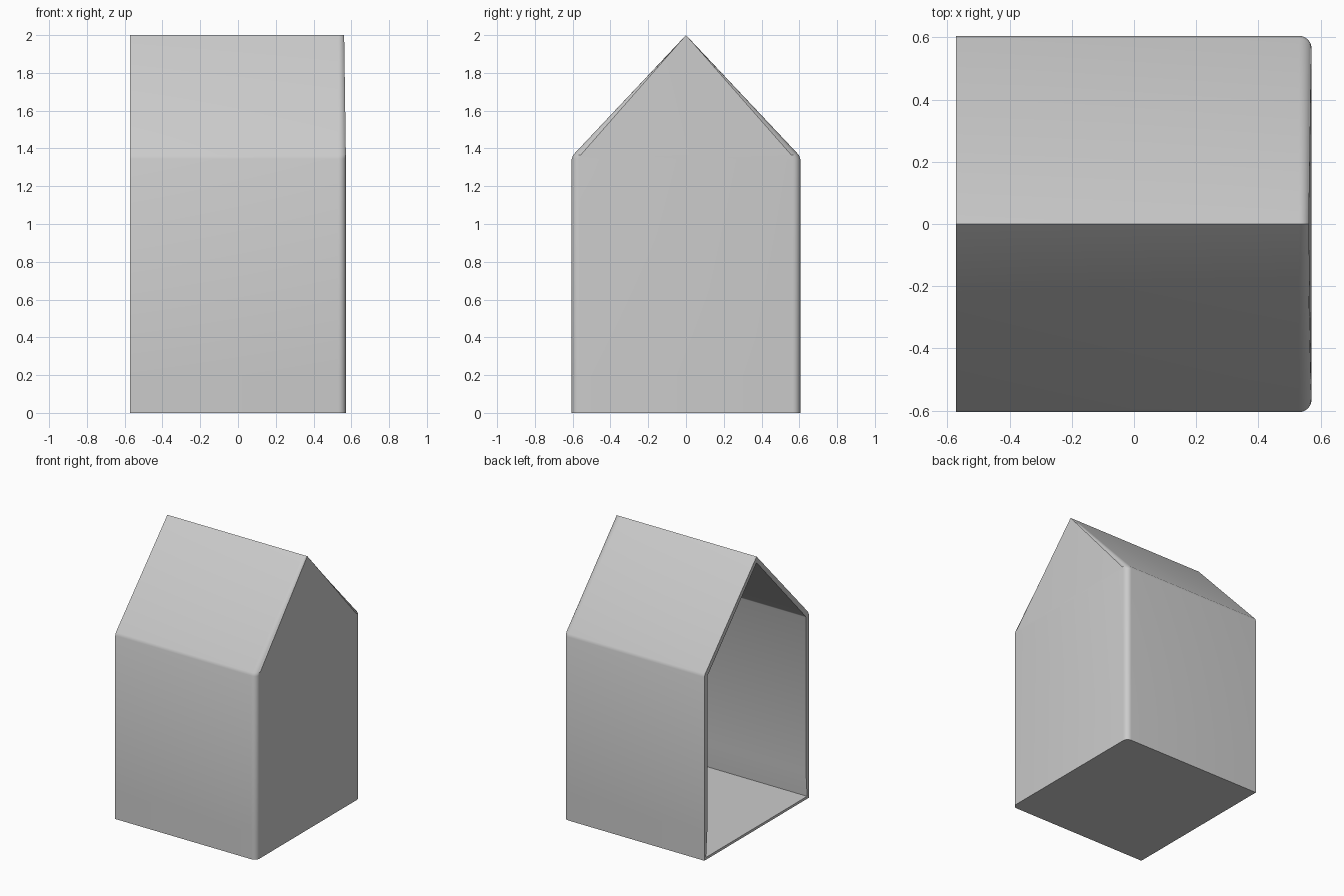
import bpy, bmesh, math

if "Cube" in bpy.data.objects:
    bpy.data.objects.remove(bpy.data.objects["Cube"])

# Half profiles (y, z), from the floor corner up to the ridge
OUTER = [(0.605, 0), (0.605, 0.2), (0.605, 1.345), (0.597, 1.366), (0, 2.0)]
INNER = [(0.585, 0.018), (0.572, 0.2), (0.572, 1.335), (0.567, 1.345), (0, 1.955)]
BACK, ROUND_START, RADIUS, RIDGE_END = -0.573, 0.531, 0.04, 0.562

bm = bmesh.new()


def ring(half, x, inset=0.0, ridge_x=None):
    """Mirrored house-shaped ring of vertices; the ridge is never inset."""
    pts = [(x, y - inset, z) for y, z in half[:-1]]
    ridge = (x if ridge_x is None else ridge_x, 0, half[-1][1])
    full = pts + [ridge] + [(px, -y, z) for px, y, z in reversed(pts)]
    return [bm.verts.new(p) for p in full]


def bridge(a, b):
    n = len(a)
    for i in range(n):
        j = (i + 1) % n
        bm.faces.new((a[i], a[j], b[j], b[i]))


def cap(r):
    """Close a ring with horizontal strips and a gable triangle."""
    n = len(r)
    for i in range(n // 2 - 1):
        bm.faces.new((r[i], r[i + 1], r[n - 2 - i], r[n - 1 - i]))
    m = n // 2
    bm.faces.new((r[m - 1], r[m], r[m + 1]))


# Outer skin with rounded end wall corners, tapering out at the ridge
rim = ring(OUTER, BACK)
previous = rim
STEPS = 6
for s in range(STEPS + 1):
    t = s / STEPS
    a = t * math.pi / 2
    section = ring(OUTER, ROUND_START + RADIUS * math.sin(a),
                   RADIUS * (1 - math.cos(a)),
                   ROUND_START + (RIDGE_END - ROUND_START) * t)
    bridge(previous, section)
    previous = section
cap(previous)

# Inner skin and the rim around the open end
inner_rim = ring(INNER, BACK)
inner_end = ring(INNER, 0.537)
bridge(rim, inner_rim)
bridge(inner_rim, inner_end)
cap(inner_end)

bmesh.ops.recalc_face_normals(bm, faces=bm.faces)
mesh = bpy.data.meshes.new("house_shell")
bm.to_mesh(mesh)
bm.free()
shell = bpy.data.objects.new("house_shell", mesh)
bpy.context.collection.objects.link(shell)
bpy.context.view_layer.objects.active = shell
shell.select_set(True)
bpy.ops.object.shade_smooth_by_angle(angle=math.radians(30))
